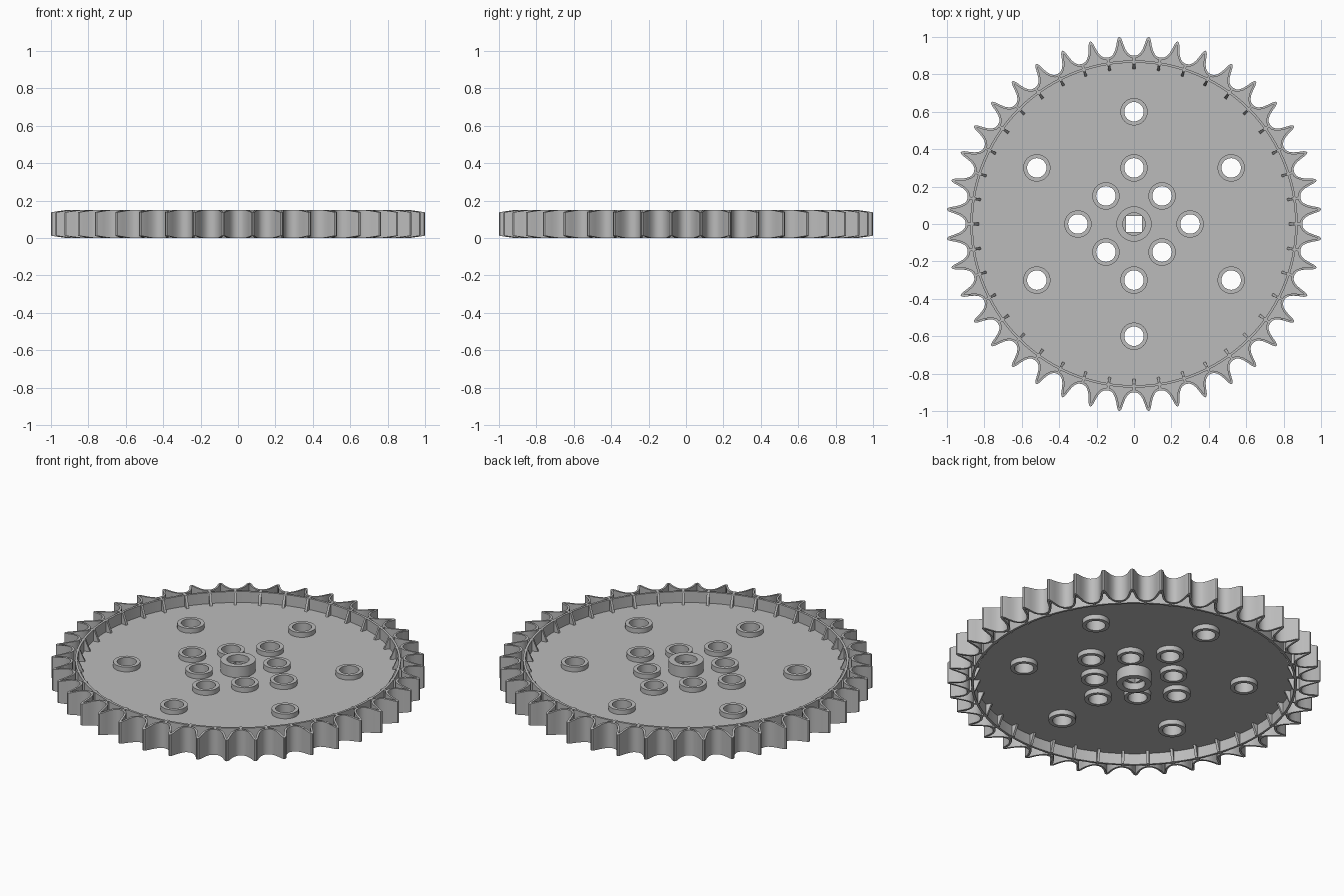
import bpy, bmesh, math
from math import sin, cos, pi, radians

cube = bpy.data.objects.get("Cube")
if cube:
    bpy.data.objects.remove(cube, do_unlink=True)

TEETH = 40
HEIGHT = 0.15
MID = HEIGHT / 2

grey = bpy.data.materials.new("light grey plastic")
grey.use_nodes = True
colour = (0.5, 0.5, 0.5, 1)
grey.diffuse_color = colour
grey.node_tree.nodes["Principled BSDF"].inputs["Base Color"].default_value = colour


def circle(radius, x=0, y=0, n=32):
    return [(x + radius * cos(2 * pi * i / n), y + radius * sin(2 * pi * i / n))
            for i in range(n)]


def tooth_outline(half):
    """Repeat half a tooth (pitch fraction, radius) from valley to tip."""
    whole = half + [(2 - f, r) for f, r in half[-2:0:-1]]
    step = 2 * pi / TEETH
    return [(r * cos((k + f / 2) * step), r * sin((k + f / 2) * step))
            for k in range(TEETH) for f, r in whole]


def smooth(obj):
    bpy.ops.object.select_all(action='DESELECT')
    obj.select_set(True)
    bpy.context.view_layer.objects.active = obj
    bpy.ops.object.shade_smooth_by_angle(angle=radians(35))


def plate(name, loops, height, mid=MID):
    """Extrude flat outlines; inner loops become holes."""
    curve = bpy.data.curves.new(name, 'CURVE')
    curve.dimensions = '2D'
    curve.fill_mode = 'BOTH'
    curve.extrude = height / 2
    for loop in loops:
        spline = curve.splines.new('POLY')
        spline.points.add(len(loop) - 1)
        for point, (x, y) in zip(spline.points, loop):
            point.co = (x, y, 0, 1)
        spline.use_cyclic_u = True
    obj = bpy.data.objects.new(name, curve)
    bpy.context.collection.objects.link(obj)
    bpy.ops.object.select_all(action='DESELECT')
    obj.select_set(True)
    bpy.context.view_layer.objects.active = obj
    bpy.ops.object.convert(target='MESH')
    obj = bpy.context.object
    bm = bmesh.new()
    bm.from_mesh(obj.data)
    bmesh.ops.translate(bm, verts=bm.verts, vec=(0, 0, mid))
    bmesh.ops.remove_doubles(bm, verts=bm.verts, dist=0.0001)
    bmesh.ops.recalc_face_normals(bm, faces=bm.faces)
    bm.to_mesh(obj.data)
    bm.free()
    obj.data.materials.clear()
    obj.data.materials.append(grey)
    smooth(obj)
    return obj


# Boss positions: six on the outer circle, eight around the hub
spots = [(0.6 * cos(radians(a)), 0.6 * sin(radians(a))) for a in range(30, 390, 60)]
spots += [(0.3, 0), (-0.3, 0), (0, 0.3), (0, -0.3)]
spots += [(x, y) for x in (-0.15, 0.15) for y in (-0.15, 0.15)]

# Toothed outer wall, thinned slightly towards the tips
outer = tooth_outline([(0, 0.9), (0.25, 0.903), (0.45, 0.914), (0.62, 0.934),
                       (0.74, 0.96), (0.83, 0.985), (0.91, 0.999), (1, 1.003)])
inner = tooth_outline([(0, 0.887), (0.28, 0.89), (0.52, 0.903), (0.74, 0.925),
                       (0.87, 0.952), (0.94, 0.972), (0.97, 0.982), (1, 0.985)])
wall = plate("tooth_wall", [outer, inner], HEIGHT)
for v in wall.data.vertices:
    taper = max(0, v.co.xy.length - 0.92) * 0.15
    v.co.z += taper if v.co.z < MID else -taper

# Thin web that also floors the tooth pockets
floor = [(x * 1.004, y * 1.004) for x, y in inner]
plate("web", [floor, circle(0.075)] + [circle(0.062, x, y) for x, y in spots], 0.02)

# Inner rim
plate("rim", [circle(0.875, n=120), circle(0.862, n=120)], HEIGHT)

# Hollow bosses
for i, (x, y) in enumerate(spots):
    plate(f"boss_{i + 1}", [circle(0.073, x, y), circle(0.052, x, y)], 0.076)

# Hub with a square bore between two round recesses
s = 0.043
plate("hub", [circle(0.094), circle(0.06)], HEIGHT)
plate("hub_bore", [circle(0.07), [(-s, -s), (s, -s), (s, s), (-s, s)]], 0.07)

# Ribs behind every valley, sloping down to the web inside the rim
bm = bmesh.new()
side = [(0.892, 0), (0.892, HEIGHT), (0.856, HEIGHT), (0.829, 0.084),
        (0.829, 0.066), (0.856, 0)]
for k in range(TEETH):
    a = 2 * pi * k / TEETH
    ends = []
    for w in (-0.007, 0.007):
        ends.append([bm.verts.new((r * cos(a) - w * sin(a), r * sin(a) + w * cos(a), z))
                     for r, z in side])
    bm.faces.new(ends[0])
    bm.faces.new(ends[1][::-1])
    for i in range(len(side)):
        j = (i + 1) % len(side)
        bm.faces.new((ends[0][i], ends[0][j], ends[1][j], ends[1][i]))
bmesh.ops.recalc_face_normals(bm, faces=bm.faces)
mesh = bpy.data.meshes.new("ribs")
bm.to_mesh(mesh)
bm.free()
mesh.materials.append(grey)
bpy.context.collection.objects.link(bpy.data.objects.new("ribs", mesh))
